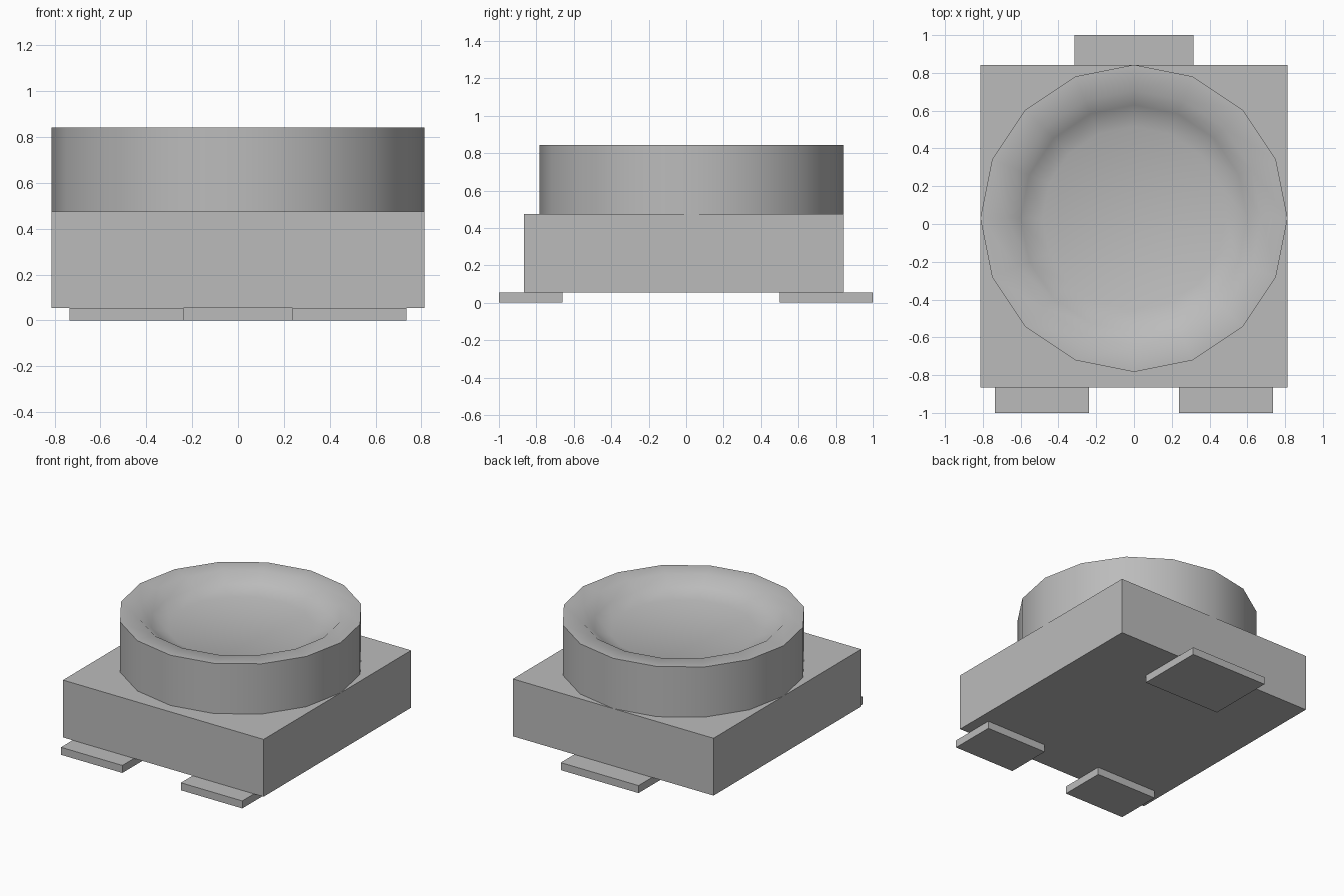
import bpy, bmesh, math

cube = bpy.data.objects.get("Cube")
if cube:
    bpy.data.objects.remove(cube, do_unlink=True)

# Single plain grey
grey = bpy.data.materials.new("plain_grey")
grey.use_nodes = True
colour = (0.5, 0.5, 0.5, 1.0)
grey.diffuse_color = colour
grey.node_tree.nodes["Principled BSDF"].inputs["Base Color"].default_value = colour


def finish(name, bm):
    bmesh.ops.recalc_face_normals(bm, faces=bm.faces)
    mesh = bpy.data.meshes.new(name)
    bm.to_mesh(mesh)
    bm.free()
    mesh.materials.append(grey)
    obj = bpy.data.objects.new(name, mesh)
    bpy.context.collection.objects.link(obj)
    return obj


def box(name, x, y, z):
    """Box from (min, max) pairs on each axis."""
    bm = bmesh.new()
    bmesh.ops.create_cube(bm, size=1)
    for v in bm.verts:
        v.co = [sum(r) / 2 + c * (r[1] - r[0]) for r, c in zip((x, y, z), v.co)]
    return finish(name, bm)


def lathe(name, profile, centre_y, sides):
    """Stack of rings (radius, height), capped at both ends."""
    bm = bmesh.new()
    angles = [2 * math.pi * i / sides for i in range(sides)]
    rings = [[bm.verts.new((r * math.cos(a), centre_y + r * math.sin(a), z))
              for a in angles] for r, z in profile]
    for low, high in zip(rings, rings[1:]):
        for i in range(sides):
            j = (i + 1) % sides
            bm.faces.new((low[i], low[j], high[j], high[i]))
    bm.faces.new(rings[0])
    bm.faces.new(rings[-1])
    return finish(name, bm)


# Body block
box("body", (-0.813, 0.813), (-0.865, 0.843), (0.055, 0.475))

# Contact pads: two at the front, one at the back
for side, label in ((-1, "right"), (1, "left")):
    box("front_pad_" + label, sorted((side * 0.237, side * 0.735)),
        (-1.0, -0.66), (0.0, 0.055))
box("back_pad", (-0.315, 0.315), (0.5, 1.0), (0.0, 0.055))

# Round drum with a flat rim and a shallow dish in its top
drum = lathe("dished_drum", [(0.813, 0.475), (0.813, 0.843), (0.675, 0.843),
                             (0.60, 0.78), (0.485, 0.737)], 0.03, 16)
bpy.ops.object.select_all(action="DESELECT")
drum.select_set(True)
bpy.context.view_layer.objects.active = drum
bpy.ops.object.shade_smooth_by_angle(angle=math.radians(60))
